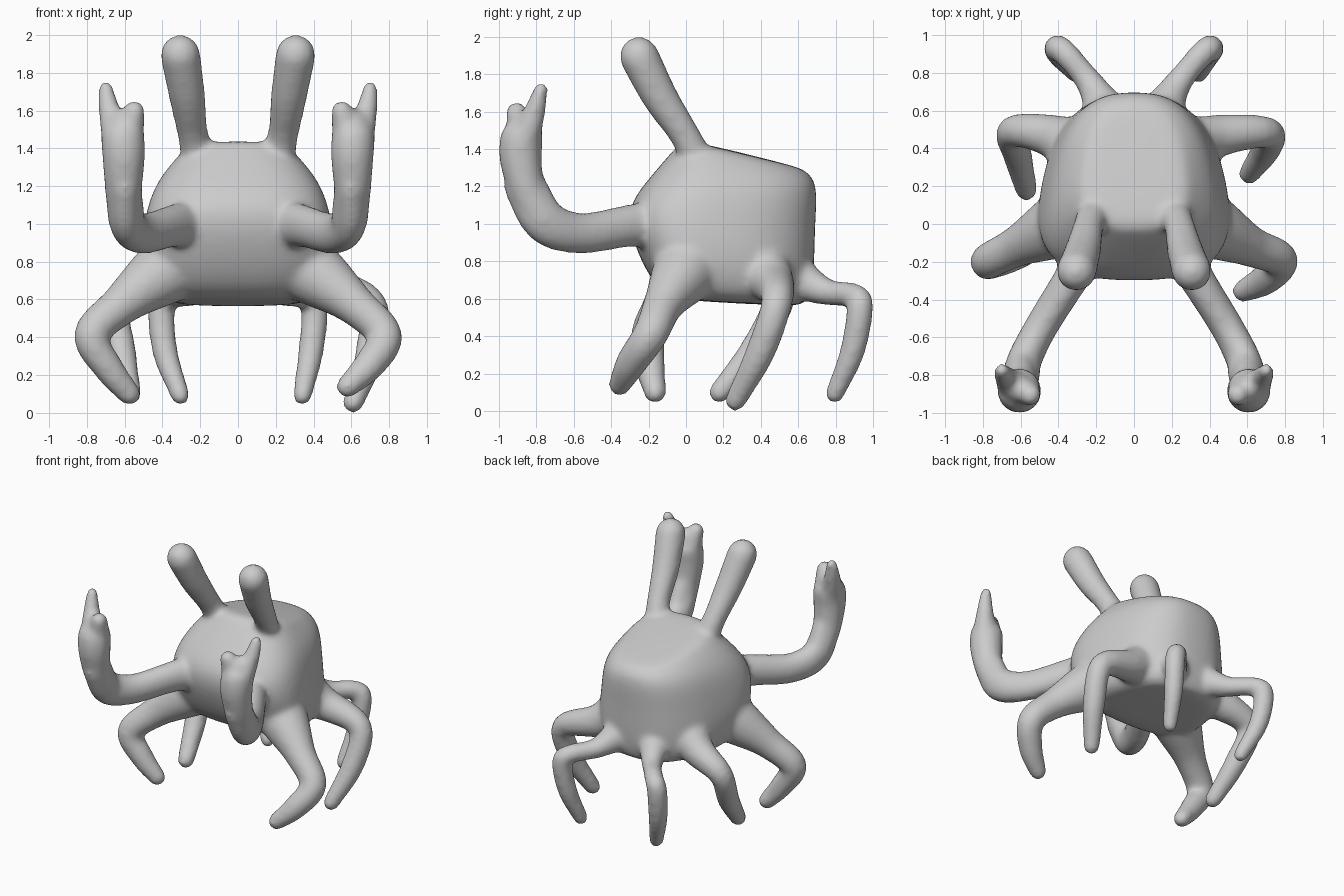
import bpy, bmesh, math
from mathutils import Vector

if "Cube" in bpy.data.objects:
    bpy.data.objects.remove(bpy.data.objects["Cube"])


def loft(name, rings):
    """Closed skin through a list of equally sized point rings."""
    bm = bmesh.new()
    vs = [[bm.verts.new(p) for p in r] for r in rings]
    n = len(vs[0])
    for a, b in zip(vs, vs[1:]):
        for i in range(n):
            j = (i + 1) % n
            bm.faces.new((a[i], a[j], b[j], b[i]))
    bm.faces.new(vs[0][::-1])
    bm.faces.new(vs[-1])
    bmesh.ops.recalc_face_normals(bm, faces=bm.faces)
    me = bpy.data.meshes.new(name)
    bm.to_mesh(me)
    bm.free()
    ob = bpy.data.objects.new(name, me)
    bpy.context.collection.objects.link(ob)
    return ob


def limb(name, pts, side=1, flat=1.0, steps=6, n=16):
    """Round tapered tube through (x, y, z, radius) points with a domed tip."""
    P = [Vector((p[0] * side, p[1], p[2], p[3])) for p in pts]
    P = [2 * P[0] - P[1]] + P + [2 * P[-1] - P[-2]]
    path = []
    for k in range(1, len(P) - 2):
        a, b, c, d = P[k - 1:k + 3]
        for s in range(steps):
            t = s / steps
            path.append(0.5 * (2 * b + (c - a) * t + (2 * a - 5 * b + 4 * c - d) * t * t
                               + (3 * b - a - 3 * c + d) * t ** 3))
    path.append(P[-2])
    tip_dir = (path[-1].xyz - path[-2].xyz).normalized()
    tip, r = path[-1].xyz, path[-1].w
    for deg in (25, 50, 70, 84):
        a = math.radians(deg)
        q = tip + tip_dir * r * math.sin(a)
        path.append(Vector((*q, r * math.cos(a))))
    rings, quat, last = [], None, None
    for i, p in enumerate(path):
        t = (path[min(i + 1, len(path) - 1)].xyz - path[max(i - 1, 0)].xyz).normalized()
        quat = t.to_track_quat('Z', 'Y') if quat is None else last.rotation_difference(t) @ quat
        last = t
        ring = []
        for j in range(n):
            a = 2 * math.pi * j / n
            o = quat @ Vector((math.cos(a) * p.w, math.sin(a) * p.w, 0))
            o.x *= flat
            ring.append(p.xyz + o)
        rings.append(ring)
    return loft(name, rings)


# Body shell: tilted rings (front y, front z, back y, back z, half width)
shell = [(0.06, 0.585, 0.58, 0.56, 0.28), (-0.14, 0.61, 0.66, 0.57, 0.44),
         (-0.27, 0.85, 0.69, 0.76, 0.505), (-0.33, 1.08, 0.69, 1.00, 0.475),
         (-0.21, 1.23, 0.71, 1.22, 0.42), (-0.04, 1.43, 0.64, 1.285, 0.285),
         (0.00, 1.455, 0.60, 1.305, 0.24)]
rings = []
for yf, zf, yb, zb, hx in shell:
    ring = []
    for i in range(32):
        a = 2 * math.pi * i / 32
        c, s = [math.copysign(abs(v) ** 0.75, v) for v in (math.cos(a), math.sin(a))]
        t = (s + 1) / 2
        ring.append((hx * c * (1 - 0.19 * s), yf + (yb - yf) * t, zf + (zb - zf) * t))
    rings.append(ring)
body = loft("crab_body", rings)
bpy.context.view_layer.objects.active = body
body.select_set(True)
body.modifiers.new("round", 'SUBSURF').levels = 2
bpy.ops.object.modifier_apply(modifier="round")
parts = [body]

for side in (-1, 1):
    # Eye stalk
    parts.append(limb("eye_stalk", [(0.21, 0.06, 1.34, 0.09), (0.24, -0.01, 1.48, 0.082),
                                    (0.27, -0.14, 1.68, 0.097), (0.305, -0.25, 1.895, 0.107)], side))
    # Arm, slim from above, with claw and two pincer fingers
    parts.append(limb("claw_arm", [(0.22, -0.10, 1.0, 0.14), (0.34, -0.30, 0.99, 0.115),
                                   (0.50, -0.56, 0.95, 0.11), (0.59, -0.75, 1.01, 0.12),
                                   (0.60, -0.86, 1.20, 0.115)], side, 0.75))
    parts.append(limb("claw", [(0.59, -0.76, 1.02, 0.10), (0.605, -0.85, 1.18, 0.10),
                               (0.605, -0.885, 1.36, 0.115), (0.61, -0.875, 1.48, 0.113),
                               (0.61, -0.87, 1.53, 0.08)], side))
    parts.append(limb("pincer_finger", [(0.64, -0.86, 1.46, 0.085), (0.68, -0.81, 1.60, 0.06),
                                        (0.70, -0.775, 1.72, 0.04)], side))
    parts.append(limb("pincer_thumb", [(0.58, -0.87, 1.46, 0.085),
                                       (0.55, -0.905, 1.595, 0.06)], side))
    # Back leg
    foot_x = 0.34 if side > 0 else 0.305
    parts.append(limb("back_leg", [(0.12, 0.54, 0.74, 0.14), (0.23, 0.74, 0.64, 0.075),
                                   (0.36, 0.90, 0.615, 0.068), (0.405, 0.93, 0.55, 0.072),
                                   (0.385, 0.89, 0.32, 0.068), (foot_x, 0.795, 0.09, 0.052)], side))

# Middle legs, stepping differently on each side
hip = [(0.25, 0.36, 0.80, 0.19), (0.42, 0.46, 0.69, 0.12)]
parts.append(limb("middle_leg", hip + [(0.70, 0.485, 0.58, 0.085), (0.70, 0.40, 0.32, 0.08),
                                       (0.61, 0.265, 0.055, 0.058)]))
parts.append(limb("middle_leg", hip + [(0.64, 0.49, 0.57, 0.085), (0.615, 0.36, 0.32, 0.078),
                                       (0.57, 0.18, 0.10, 0.06)], -1))
# Front legs with wide hips
hip = [(0.26, 0.06, 0.83, 0.21), (0.44, -0.03, 0.71, 0.165), (0.62, -0.12, 0.57, 0.11)]
parts.append(limb("front_leg", hip + [(0.775, -0.19, 0.41, 0.095), (0.70, -0.29, 0.26, 0.085),
                                      (0.58, -0.355, 0.14, 0.062)]))
parts.append(limb("front_leg", hip + [(0.775, -0.20, 0.41, 0.095), (0.68, -0.19, 0.23, 0.08),
                                      (0.575, -0.165, 0.10, 0.062)], -1))

# Fuse every part into one smooth skin
bpy.ops.object.select_all(action='DESELECT')
for ob in parts:
    ob.select_set(True)
bpy.context.view_layer.objects.active = body
bpy.ops.object.join()
remesh = body.modifiers.new("fuse", 'REMESH')
remesh.mode = 'VOXEL'
remesh.voxel_size = 0.018
remesh.use_smooth_shade = True
soften = body.modifiers.new("soften", 'SMOOTH')
soften.factor = 0.5
soften.iterations = 14
for m in ("fuse", "soften"):
    bpy.ops.object.modifier_apply(modifier=m)
bpy.ops.object.shade_smooth()
